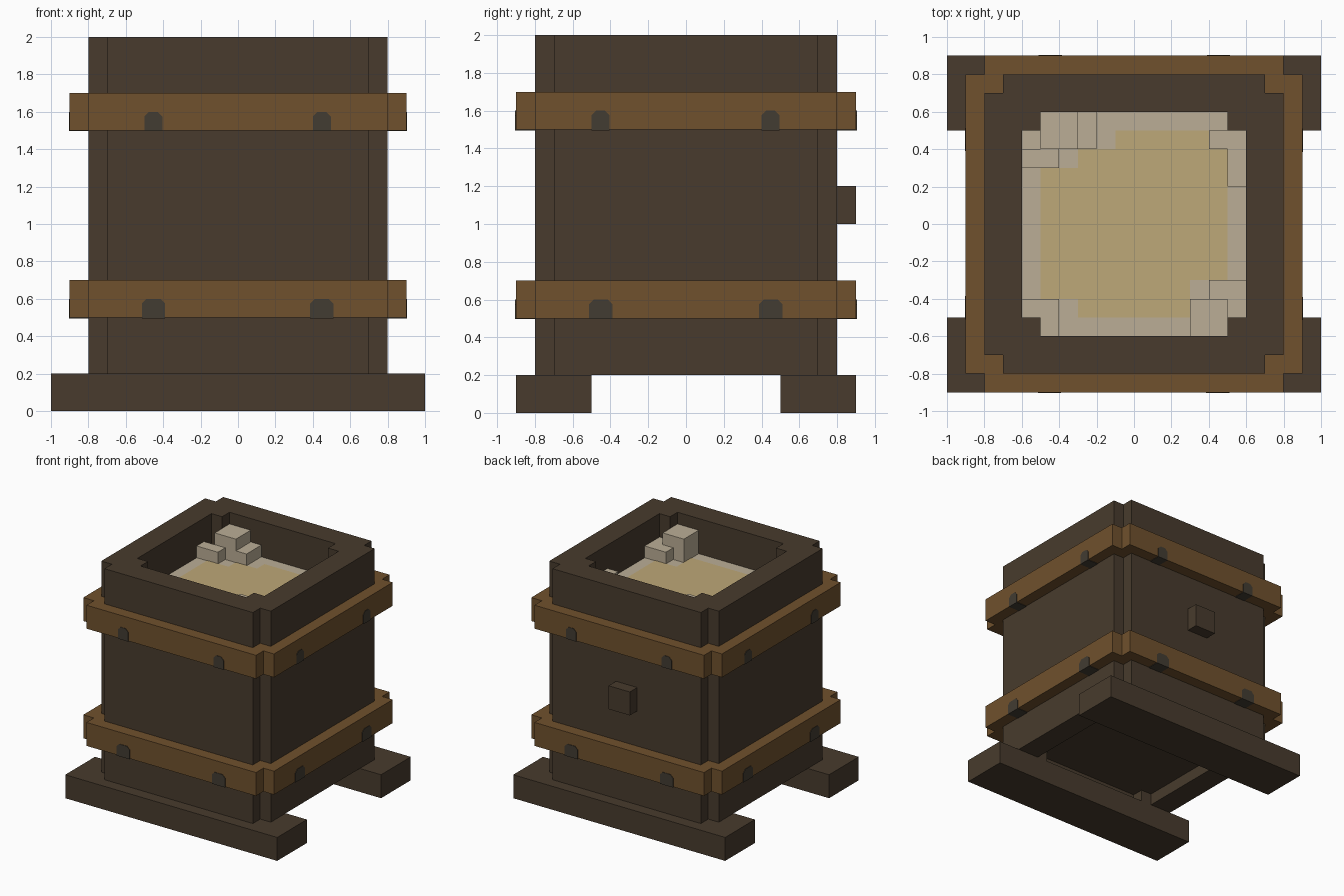
import bpy, bmesh, math
from mathutils import Matrix

if "Cube" in bpy.data.objects:
    bpy.data.objects.remove(bpy.data.objects["Cube"])


def material(name, r, g, b):
    def lin(c):
        c /= 255
        return c / 12.92 if c <= 0.04045 else ((c + 0.055) / 1.055) ** 2.4
    m = bpy.data.materials.new(name)
    m.diffuse_color = (lin(r), lin(g), lin(b), 1)
    m.use_nodes = True
    m.node_tree.nodes["Principled BSDF"].inputs["Base Color"].default_value = m.diffuse_color
    return m


DARK = material("dark wood", 72, 59, 45)
BAND = material("brown band", 112, 81, 45)
STUD = material("grey stud", 66, 60, 50)
PALE = material("pale stone", 187, 174, 150)
TAN = material("tan grain", 190, 168, 120)


def finish(name, bm, mat):
    bmesh.ops.recalc_face_normals(bm, faces=bm.faces)
    me = bpy.data.meshes.new(name)
    bm.to_mesh(me)
    bm.free()
    me.materials.append(mat)
    ob = bpy.data.objects.new(name, me)
    bpy.context.collection.objects.link(ob)
    return ob


def prism(name, pts, z0, z1, mat):
    """Solid with a flat outline in x, y."""
    bm = bmesh.new()
    f = bm.faces.new([bm.verts.new((x, y, z0)) for x, y in pts])
    top = bmesh.ops.extrude_face_region(bm, geom=[f])["geom"]
    bmesh.ops.translate(bm, vec=(0, 0, z1 - z0),
                        verts=[v for v in top if isinstance(v, bmesh.types.BMVert)])
    return finish(name, bm, mat)


def box(name, x0, x1, y0, y1, z0, z1, mat):
    return prism(name, [(x0, y0), (x1, y0), (x1, y1), (x0, y1)], z0, z1, mat)


def notched(a):
    """Square outline with a 0.1 step cut from each corner."""
    b = a - 0.1
    pts = []
    for k in range(4):
        c, s = round(math.cos(k * math.pi / 2)), round(math.sin(k * math.pi / 2))
        pts += [(c * x - s * y, s * x + c * y) for x, y in ((a, b), (b, b), (b, a))]
    return pts


def ring(name, outer, inner, z0, z1, mat):
    """Hollow wall between two notched outlines."""
    bm = bmesh.new()
    loops = [[bm.verts.new((x, y, z)) for x, y in notched(a)]
             for a, z in ((outer, z0), (outer, z1), (inner, z1), (inner, z0))]
    for i in range(4):
        p, q = loops[i], loops[(i + 1) % 4]
        for j in range(12):
            k = (j + 1) % 12
            bm.faces.new((p[j], p[k], q[k], q[j]))
    return finish(name, bm, mat)


# Barrel body, floor, and hoops
ring("barrel_wall", 0.8, 0.6, 0.2, 2.0, DARK)
prism("barrel_floor", notched(0.6), 0.3, 0.4, DARK)
ring("lower_band", 0.9, 0.8, 0.5, 0.7, BAND)
ring("upper_band", 0.9, 0.8, 1.5, 1.7, BAND)

# Runners under the barrel and the peg on the back
box("front_runner", -1, 1, -0.9, -0.5, 0, 0.2, DARK)
box("back_runner", -1, 1, 0.5, 0.9, 0, 0.2, DARK)
box("back_peg", -0.1, 0.1, 0.8, 0.9, 1.0, 1.2, DARK)

# Dark marks on the bands, wrapping onto the underside
for label, z, w in (("lower", 0.5, 0.062), ("upper", 1.5, 0.048)):
    for side in range(4):
        for x in (-0.452, 0.448):
            outline = [(x - w, -0.004), (x + w, -0.004), (x + w, 0.075),
                       (x + w - 0.025, 0.1), (x - w + 0.025, 0.1), (x - w, 0.075)]
            ob = prism(label + "_band_stud", outline, 0.8, 0.904, STUD)
            ob.data.transform(Matrix.Rotation(side * math.pi / 2, 4, 'Z')
                              @ Matrix.Translation((0, 0, z))
                              @ Matrix.Rotation(math.pi / 2, 4, 'X'))

# Filling: pale layer with a tan patch on top
prism("filling", notched(0.6), 1.6, 1.7, PALE)
patch = [(-0.5, 0.3), (-0.5, -0.4), (-0.3, -0.4), (-0.3, -0.5), (0.3, -0.5),
         (0.3, -0.3), (0.5, -0.3), (0.5, 0.4), (0.4, 0.4), (0.4, 0.5),
         (-0.1, 0.5), (-0.1, 0.4), (-0.3, 0.4), (-0.3, 0.3)]
prism("grain_patch", patch, 1.698, 1.703, TAN)

# Stepped lumps in the corners of the filling
for x0, x1, y0, y1, top in (
        (-0.5, -0.3, 0.4, 0.6, 1.9), (-0.3, -0.2, 0.4, 0.6, 1.8),
        (-0.6, -0.4, 0.3, 0.4, 1.8),
        (0.3, 0.5, -0.6, -0.4, 1.9), (0.4, 0.6, -0.4, -0.3, 1.8),
        (0.5, 0.6, -0.5, -0.4, 1.8)):
    box("corner_lump", x0, x1, y0, y1, 1.7, top, PALE)
prism("left_lump", [(-0.6, -0.5), (-0.5, -0.5), (-0.5, -0.6), (-0.4, -0.6),
                    (-0.4, -0.4), (-0.6, -0.4)], 1.7, 1.8, PALE)
prism("right_lump", [(0.5, 0.2), (0.6, 0.2), (0.6, 0.5), (0.4, 0.5),
                     (0.4, 0.4), (0.5, 0.4)], 1.7, 1.8, PALE)
